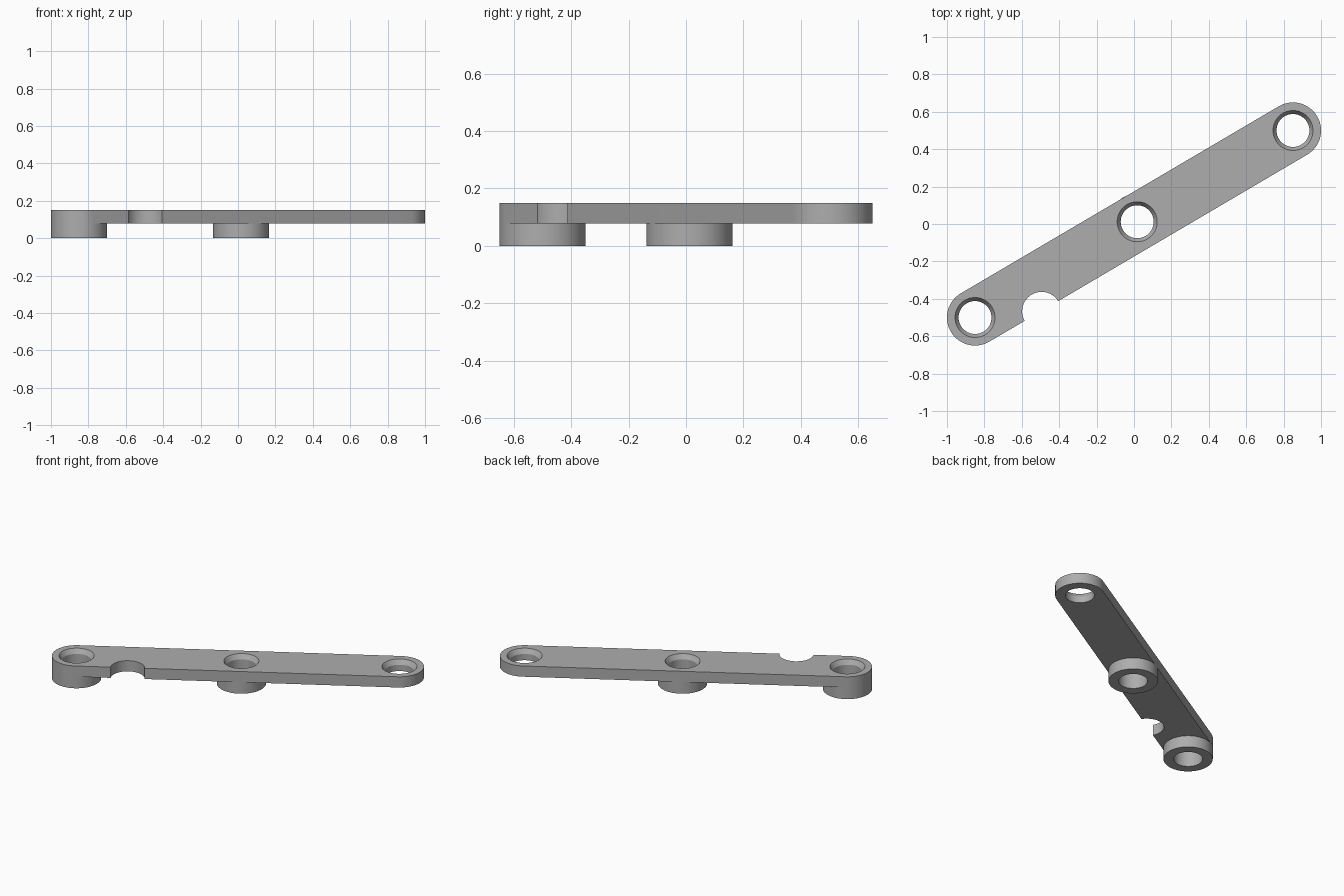
import bpy, bmesh, math
from mathutils import Vector

cube = bpy.data.objects.get("Cube")
if cube:
    bpy.data.objects.remove(cube, do_unlink=True)

R, Z0, Z1 = 0.15, 0.078, 0.15          # end radius, plate underside, plate top
LOW, MID, HIGH = (-0.85, -0.5), (0.017, 0.012), (0.85, 0.5)
NOTCH, NOTCH_R = (-0.494, -0.467), 0.104
HOLE_R, RIM_R, RIM_DEPTH = 0.088, 0.107, 0.03
ANGLE = math.atan2(HIGH[1] - LOW[1], HIGH[0] - LOW[0])

grey = bpy.data.materials.new("plain grey")
grey.use_nodes = True
grey.diffuse_color = (0.42, 0.42, 0.42, 1)
grey.node_tree.nodes["Principled BSDF"].inputs["Base Color"].default_value = (0.42, 0.42, 0.42, 1)


def add_object(name, bm):
    bmesh.ops.recalc_face_normals(bm, faces=bm.faces)
    mesh = bpy.data.meshes.new(name)
    bm.to_mesh(mesh)
    bm.free()
    mesh.materials.append(grey)
    obj = bpy.data.objects.new(name, mesh)
    bpy.context.collection.objects.link(obj)
    return obj


def prism(name, points, z0, z1):
    """Extrude a flat outline from z0 to z1."""
    bm = bmesh.new()
    face = bm.faces.new([bm.verts.new((x, y, z0)) for x, y in points])
    top = bmesh.ops.extrude_face_region(bm, geom=[face])["geom"]
    bmesh.ops.translate(bm, vec=(0, 0, z1 - z0),
                        verts=[v for v in top if isinstance(v, bmesh.types.BMVert)])
    return add_object(name, bm)


def arc(c, r, start, sweep, n):
    return [(c[0] + r * math.cos(start + sweep * i / n),
             c[1] + r * math.sin(start + sweep * i / n)) for i in range(n + 1)]


def lathe(name, c, profile, n=64):
    """Stack of rings (radius, z) around a vertical axis, capped at both ends."""
    bm = bmesh.new()
    rings = [[bm.verts.new((x, y, z)) for x, y in arc(c, r, 0, math.tau, n)[:-1]]
             for r, z in profile]
    for a, b in zip(rings, rings[1:]):
        for i in range(n):
            j = (i + 1) % n
            bm.faces.new((a[i], a[j], b[j], b[i]))
    bm.faces.new(rings[0])
    bm.faces.new(rings[-1])
    return add_object(name, bm)


def boolean(target, tool, operation):
    mod = target.modifiers.new(operation.lower(), 'BOOLEAN')
    mod.operation, mod.object, mod.solver = operation, tool, 'EXACT'
    bpy.context.view_layer.objects.active = target
    bpy.ops.object.modifier_apply(modifier=mod.name)
    bpy.data.objects.remove(tool, do_unlink=True)


# Long bar with rounded ends
outline = (arc(HIGH, R, ANGLE - math.pi / 2, math.pi, 32)
           + arc(LOW, R, ANGLE + math.pi / 2, math.pi, 32))
arm = prism("link_arm", outline, Z0, Z1)

# Bosses under the end and the middle
end_boss = [p for p in arc(LOW, R, ANGLE + math.pi / 2, math.tau, 64)[:-1]]
mid_boss = [p for p in arc(MID, R, ANGLE + math.pi / 2, math.tau, 64)[:-1]]
for name, ring, top in (("end_boss", end_boss, Z1), ("middle_boss", mid_boss, Z0 + 0.03)):
    boolean(arm, prism(name, ring, 0, top), 'UNION')

# Round side notch
boolean(arm, lathe("notch_cutter", NOTCH, [(NOTCH_R, -0.1), (NOTCH_R, 0.3)]), 'DIFFERENCE')

# Through holes with a flared upper rim
flare = (RIM_R - HOLE_R) / RIM_DEPTH
for c in (LOW, MID, HIGH):
    profile = [(HOLE_R, -0.1), (HOLE_R, Z1 - RIM_DEPTH), (RIM_R + flare * 0.02, Z1 + 0.02)]
    boolean(arm, lathe("hole_cutter", c, profile), 'DIFFERENCE')

# Smooth the curved walls, keep the edges crisp
bpy.ops.object.select_all(action='DESELECT')
arm.select_set(True)
bpy.context.view_layer.objects.active = arm
bpy.ops.object.shade_smooth_by_angle(angle=math.radians(25))
